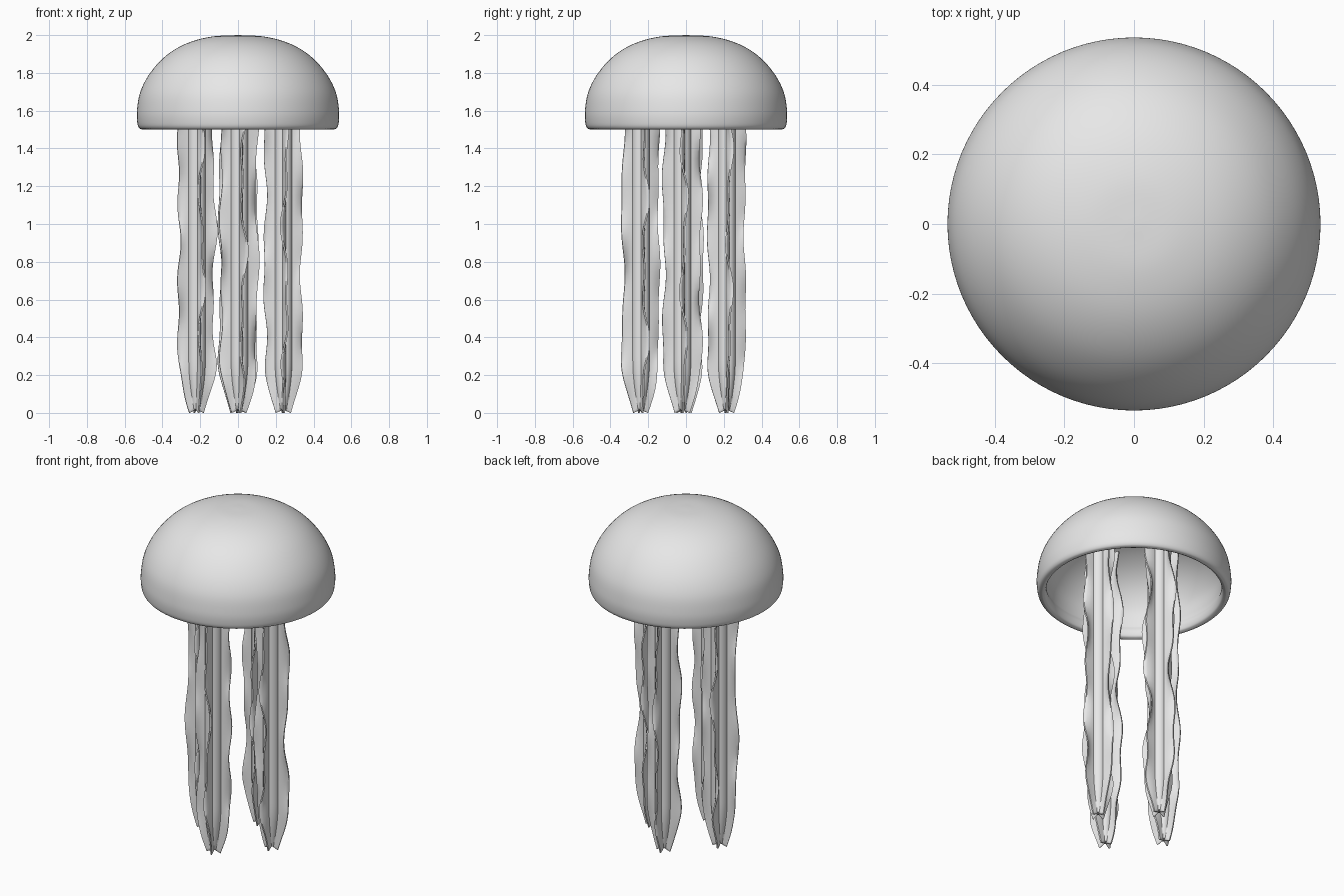
import bpy, bmesh, math, random
from mathutils import Vector

if "Cube" in bpy.data.objects:
    bpy.data.objects.remove(bpy.data.objects["Cube"], do_unlink=True)

random.seed(4)
grey = bpy.data.materials.new("pale_grey")
grey.use_nodes = True
tone = (0.8, 0.8, 0.8, 1)
grey.diffuse_color = tone
grey.node_tree.nodes["Principled BSDF"].inputs["Base Color"].default_value = tone


def finish(name, bm, angle):
    bmesh.ops.recalc_face_normals(bm, faces=bm.faces)
    mesh = bpy.data.meshes.new(name)
    bm.to_mesh(mesh)
    bm.free()
    obj = bpy.data.objects.new(name, mesh)
    bpy.context.collection.objects.link(obj)
    mesh.materials.append(grey)
    bpy.ops.object.select_all(action="DESELECT")
    obj.select_set(True)
    bpy.context.view_layer.objects.active = obj
    bpy.ops.object.shade_smooth_by_angle(angle=math.radians(angle))
    return obj


def smooth_path(points, steps=5):
    """Catmull-Rom curve through profile points."""
    p = [Vector(q) for q in points]
    p = [2 * p[0] - p[1]] + p + [2 * p[-1] - p[-2]]
    out = []
    for a, b, c, d in zip(p, p[1:], p[2:], p[3:]):
        for i in range(steps):
            t = i / steps
            out.append(0.5 * (2 * b + (c - a) * t + (2 * a - 5 * b + 4 * c - d) * t * t
                              + (3 * b - a - 3 * c + d) * t ** 3))
    return out + [p[-2]]


# Bell: hollow lathe with a rounded lip and a crease inside the rim
outer = [(0, 2), (0.14, 1.992), (0.27, 1.957), (0.38, 1.892), (0.465, 1.8),
         (0.517, 1.7), (0.535, 1.6), (0.533, 1.535), (0.523, 1.508), (0.505, 1.5)]
lip = [(0.505, 1.5), (0.488, 1.51), (0.482, 1.54), (0.49, 1.57)]
inner = [(0.49, 1.57), (0.48, 1.67), (0.43, 1.77), (0.35, 1.85), (0.24, 1.91),
         (0.12, 1.94), (0, 1.95)]
profile = smooth_path(outer) + smooth_path(lip)[1:] + smooth_path(inner)[1:]
bm = bmesh.new()
verts = [bm.verts.new((p.x, 0, p.y)) for p in profile]
edges = [bm.edges.new(pair) for pair in zip(verts, verts[1:])]
bmesh.ops.spin(bm, geom=verts + edges, axis=(0, 0, 1), cent=(0, 0, 0),
               angle=math.tau, steps=96)
bmesh.ops.remove_doubles(bm, verts=bm.verts, dist=0.0005)
finish("bell", bm, 50)


def wave():
    """Random irregular ripple along the height."""
    a, b = random.uniform(0, math.tau), random.uniform(0, math.tau)
    return lambda z: 0.6 * math.sin(8 * z + a) + 0.4 * math.sin(17 * z + b)


def hanging_arm(name, x, y, turn, fins=4, rings=56, top=1.84):
    """Rounded core with thin rippled fins, tapering at the bottom."""
    bm = bmesh.new()
    reach = [wave() for _ in range(fins)]
    sway = [wave() for _ in range(fins)]
    sector = math.tau / fins
    loops = []
    for i in range(rings + 1):
        z = top * (i / rings) ** 1.3
        fade = min(1, z / 0.28)
        core = 0.018 + 0.03 * math.sin(fade * math.pi / 2)
        fin_size = 0.04 + 0.058 * math.sin(fade * math.pi / 2)
        loop = []
        for k in range(fins):
            mid = turn + k * sector
            out = Vector((math.cos(mid), math.sin(mid), 0))
            side = Vector((-out.y, out.x, 0))
            length = max(core, fin_size + 0.012 * reach[k](z) * fade)
            # fin: up one face, around the tip and back
            for s in (-1, 1):
                for j in range(5)[::-s]:
                    t = j / 4
                    r = core * 0.95 + (length - core * 0.95) * t
                    bend = 0.024 * sway[k](z) * t * t * fade
                    thick = 0.009 - 0.005 * t
                    drop = (1 - t) * 0.02 * (1 - fade)
                    loop.append(out * r + side * (s * thick + bend)
                                + Vector((x, y, z + drop)))
            # core surface between neighbouring fins
            for j in range(1, 5):
                a = mid + sector * (0.1 + 0.16 * j)
                loop.append(Vector((x + core * math.cos(a), y + core * math.sin(a),
                                    z + 0.02 * (1 - fade))))
        loops.append([bm.verts.new(v) for v in loop])
    n = len(loops[0])
    for low, high in zip(loops, loops[1:]):
        for j in range(n):
            m = (j + 1) % n
            bm.faces.new((low[j], low[m], high[m], high[j]))
    # closed ends
    for loop, dz in ((loops[0], -0.004), (loops[-1], 0.01)):
        centre = bm.verts.new((x, y, loop[-1].co.z + dz))
        for j in range(n):
            bm.faces.new((loop[j], loop[(j + 1) % n], centre))
    finish(name, bm, 60)


for name, x, y, turn in (("front_arm", 0.005, -0.24, 0.25), ("left_arm", 0.24, -0.02, 0.1),
                         ("back_arm", 0, 0.215, 0.15), ("right_arm", -0.22, -0.01, 0.3)):
    hanging_arm(name, x, y, turn)
